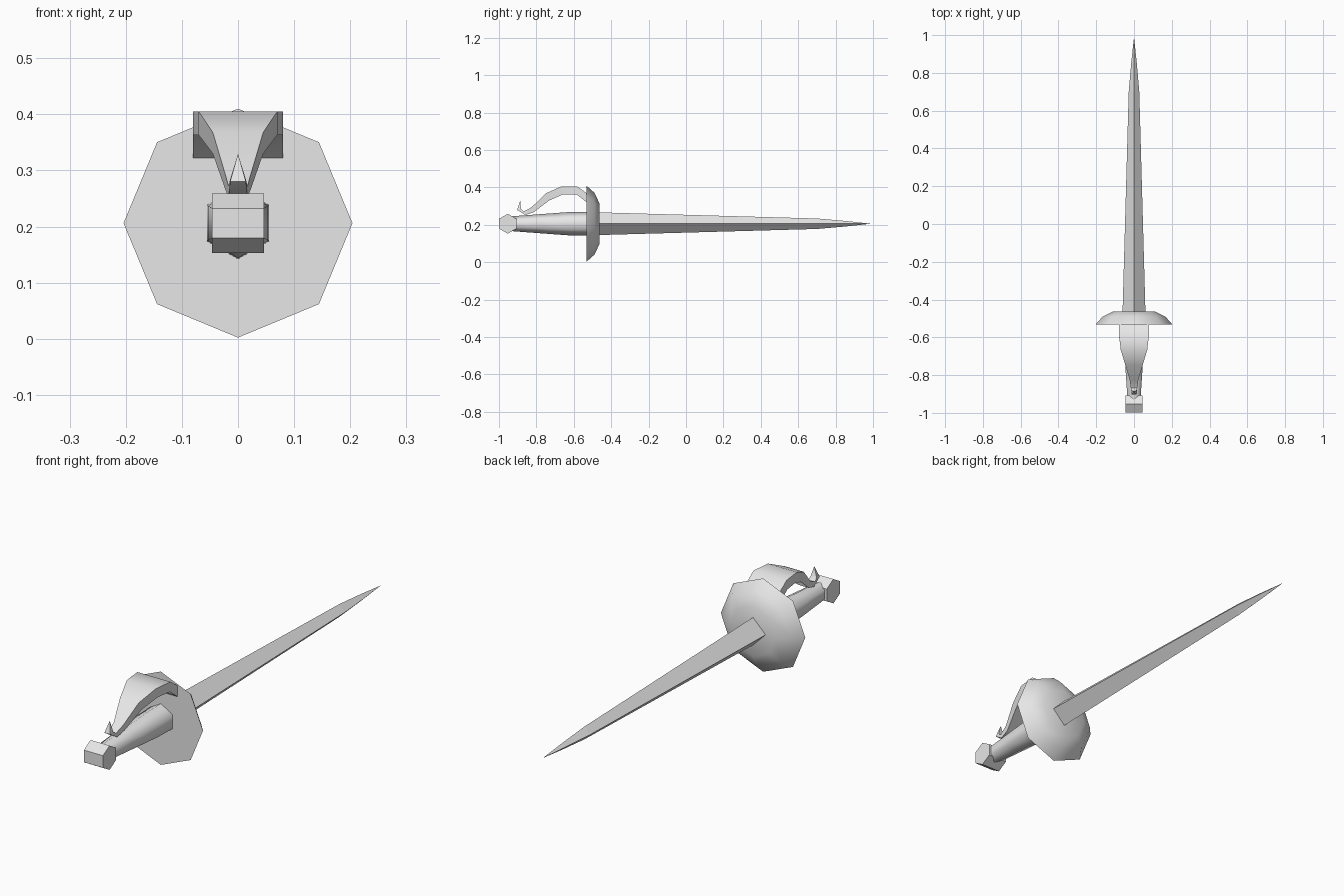
import bpy, bmesh, math

AXIS_Z = 0.206  # height of the sword's long axis

cube = bpy.data.objects.get("Cube")
if cube:
    bpy.data.objects.remove(cube, do_unlink=True)

steel = bpy.data.materials.new("light grey")
steel.use_nodes = True
steel.diffuse_color = (0.8, 0.8, 0.8, 1)
steel.node_tree.nodes["Principled BSDF"].inputs["Base Color"].default_value = (0.8, 0.8, 0.8, 1)


def loft(name, rings, smooth_angle=None):
    """Skin a list of equal-length point rings, capping both ends."""
    bm = bmesh.new()
    loops = [[bm.verts.new(p) for p in ring] for ring in rings]
    n = len(rings[0])
    for a, b in zip(loops, loops[1:]):
        for i in range(n):
            j = (i + 1) % n
            bm.faces.new((a[i], a[j], b[j], b[i]))
    bm.faces.new(loops[0])
    bm.faces.new(loops[-1])
    bmesh.ops.remove_doubles(bm, verts=bm.verts, dist=0.0001)
    bmesh.ops.recalc_face_normals(bm, faces=bm.faces)
    mesh = bpy.data.meshes.new(name)
    bm.to_mesh(mesh)
    bm.free()
    mesh.materials.append(steel)
    obj = bpy.data.objects.new(name, mesh)
    bpy.context.collection.objects.link(obj)
    if smooth_angle:
        bpy.ops.object.select_all(action='DESELECT')
        obj.select_set(True)
        bpy.context.view_layer.objects.active = obj
        bpy.ops.object.shade_smooth_by_angle(angle=math.radians(smooth_angle))
    return obj


def ring(sides, y, r):
    """Regular polygon around the sword axis, one corner pointing up."""
    turns = [2 * math.pi * i / sides for i in range(sides)]
    return [(r * math.sin(t), y, AXIS_Z + r * math.cos(t)) for t in turns]


# Blade: diamond section tapering to a point
loft("blade", [ring(4, y, r) for y, r in
               ((-0.48, 0.061), (0.7, 0.028), (0.85, 0.015), (0.985, 0.0005))])

# Dished octagonal guard
loft("guard", [ring(8, y, r) for y, r in
               ((-0.533, 0.204), (-0.49, 0.166), (-0.463, 0.11))], 50)

# Six-sided grip, swelling towards the guard
loft("grip", [ring(6, y, r) for y, r in
              ((-0.94, 0.039), (-0.78, 0.051), (-0.63, 0.062), (-0.53, 0.064))], 62)

# Pommel: hexagonal bar lying across the grip
hexagon = [(y - 0.0, z) for x, y, z in ring(6, 0, 0)]
hexagon = [(-0.953 + x, z) for x, y, z in ring(6, 0, 0.053)]
loft("pommel", [[(side * 0.046, y, z) for y, z in hexagon] for side in (-1, 1)])

# Knuckle bow: tapering strap that curls up to a point
# each station: outer y, outer z, inner y, inner z, half width
stations = (
    (-0.533, 0.371, -0.533, 0.322, 0.08),
    (-0.581, 0.405, -0.585, 0.363, 0.08),
    (-0.667, 0.405, -0.657, 0.363, 0.07),
    (-0.750, 0.368, -0.732, 0.330, 0.045),
    (-0.825, 0.294, -0.815, 0.267, 0.023),
    (-0.868, 0.272, -0.860, 0.253, 0.017),
    (-0.882, 0.284, -0.903, 0.280, 0.014),
    (-0.886, 0.328, -0.887, 0.328, 0.0005),
)
loft("knuckle_bow", [[(-w, yo, zo), (w, yo, zo), (w, yi, zi), (-w, yi, zi)]
                     for yo, zo, yi, zi, w in stations], 50)
